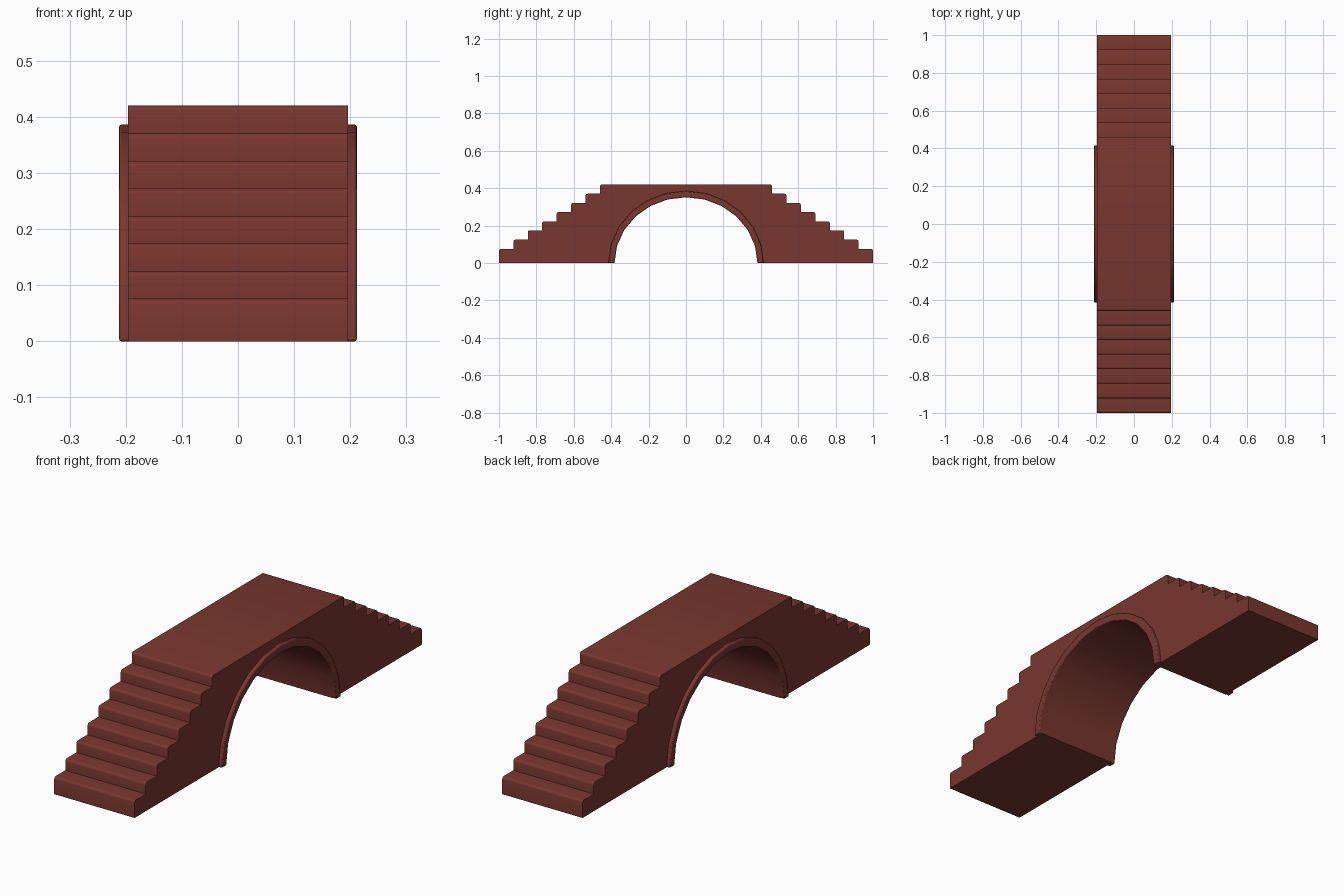
import bpy, bmesh, math

cube = bpy.data.objects.get("Cube")
if cube:
    bpy.data.objects.remove(cube)

HALF_WIDTH = 0.196
STEPS = 8
FIRST_RISE, TOP = 0.076, 0.42
DECK_HALF = 0.46
SEGMENTS = 12
NOSE = 0.01

brick = bpy.data.materials.new("brick red")
brick.use_nodes = True
colour = (0.19, 0.038, 0.028, 1)
brick.diffuse_color = colour
brick.node_tree.nodes["Principled BSDF"].inputs["Base Color"].default_value = colour


def arch(width, height):
    """Half ellipse in (y, z), from +y over the top to -y."""
    angles = [math.pi * i / SEGMENTS for i in range(SEGMENTS + 1)]
    return [(width * math.cos(a), height * math.sin(a)) for a in angles]


def extrude_profile(name, profile, x0, x1):
    """Solid from a closed (y, z) outline swept along x."""
    bm = bmesh.new()
    face = bm.faces.new([bm.verts.new((x0, y, z)) for y, z in profile])
    swept = bmesh.ops.extrude_face_region(bm, geom=[face])["geom"]
    moved = [v for v in swept if isinstance(v, bmesh.types.BMVert)]
    bmesh.ops.translate(bm, verts=moved, vec=(x1 - x0, 0, 0))
    bmesh.ops.recalc_face_normals(bm, faces=bm.faces)
    mesh = bpy.data.meshes.new(name)
    bm.to_mesh(mesh)
    bm.free()
    mesh.materials.append(brick)
    obj = bpy.data.objects.new(name, mesh)
    bpy.context.collection.objects.link(obj)
    return obj


def smooth(obj):
    bpy.ops.object.select_all(action='DESELECT')
    obj.select_set(True)
    bpy.context.view_layer.objects.active = obj
    bpy.ops.object.shade_smooth_by_angle(angle=math.radians(35))


# Stair outline on one side, with rounded nosings
stairs = [(1, 0)]
for i in range(STEPS):
    t = i / (STEPS - 1)
    y = 1 + (DECK_HALF - 1) * t
    z = FIRST_RISE + (TOP - FIRST_RISE) * t
    if i:
        stairs.append((y, previous_z))
    for k in range(4):
        a = math.pi / 2 * k / 3
        stairs.append((y - NOSE + NOSE * math.cos(a), z - NOSE + NOSE * math.sin(a)))
    previous_z = z

# Bridge body: mirrored stairs closed by the arched opening
mirrored = [(-y, z) for y, z in reversed(stairs)]
inner = arch(0.382, 0.352)
outer = arch(0.415, 0.386)
body = extrude_profile("bridge_body", stairs + mirrored + inner[::-1],
                       -HALF_WIDTH, HALF_WIDTH)
smooth(body)

# Raised arch trim on each side
for side, label in ((1, "left"), (-1, "right")):
    trim = extrude_profile(label + "_arch_trim", outer + inner[::-1],
                           side * (HALF_WIDTH - 0.004), side * 0.212)
    bevel = trim.modifiers.new("rounded edge", 'BEVEL')
    bevel.width = 0.004
    bevel.segments = 2
    bevel.limit_method = 'ANGLE'
    bevel.angle_limit = math.radians(40)
    smooth(trim)
